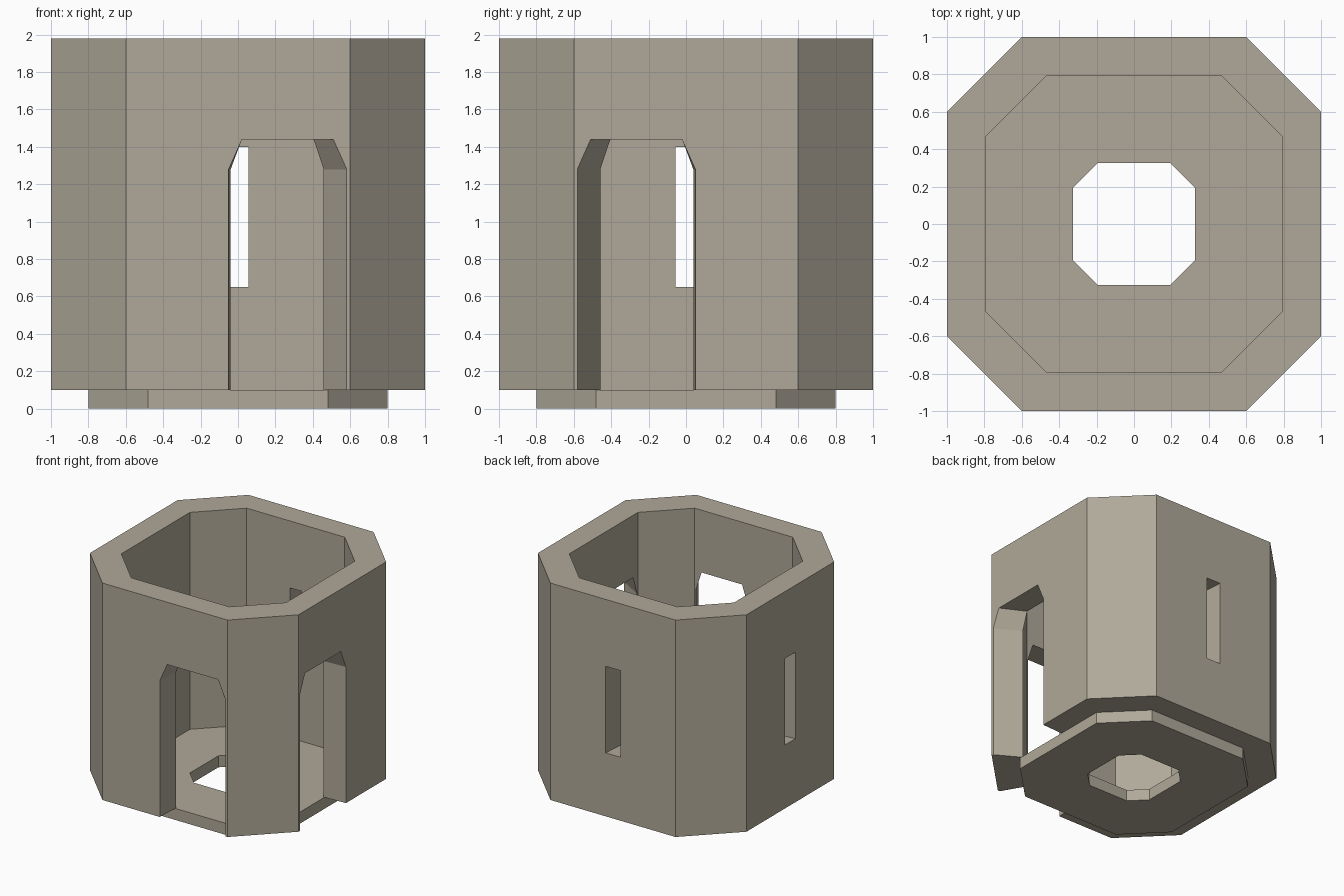
import bpy, bmesh
from math import radians
from mathutils import Matrix

cube = bpy.data.objects.get("Cube")
if cube:
    bpy.data.objects.remove(cube)

stone = bpy.data.materials.new("warm grey stone")
stone.use_nodes = True
colour = (0.434, 0.397, 0.319, 1)
stone.diffuse_color = colour
stone.node_tree.nodes["Principled BSDF"].inputs["Base Color"].default_value = colour


def make_object(name, bm):
    bmesh.ops.recalc_face_normals(bm, faces=bm.faces)
    mesh = bpy.data.meshes.new(name)
    bm.to_mesh(mesh)
    bm.free()
    mesh.materials.append(stone)
    obj = bpy.data.objects.new(name, mesh)
    bpy.context.collection.objects.link(obj)
    return obj


def octagon(r, c):
    """Chamfered square: half width r, half length of the straight side c."""
    return [(r, -c), (r, c), (c, r), (-c, r), (-r, c), (-r, -c), (-c, -r), (c, -r)]


def octagonal_tube(name, outer, inner, z0, z1):
    bm = bmesh.new()
    rings = [[bm.verts.new((x, y, z)) for x, y in octagon(*size)]
             for size, z in ((outer, z0), (outer, z1), (inner, z1), (inner, z0))]
    for a, b in zip(rings, rings[1:] + rings[:1]):
        for i in range(8):
            j = (i + 1) % 8
            bm.faces.new((a[i], a[j], b[j], b[i]))
    return make_object(name, bm)


def cut_opening(wall, name, profile, angle, mirror=1):
    """Cut an opening through the front wall, turned by angle, narrowing inwards."""
    bm = bmesh.new()
    rings = [[bm.verts.new((mirror * u * d, -d, z)) for u, z in profile]
             for d in (1.02, 0.77)]
    bm.faces.new(rings[0])
    bm.faces.new(rings[1])
    for i in range(len(profile)):
        j = (i + 1) % len(profile)
        bm.faces.new((rings[0][i], rings[0][j], rings[1][j], rings[1][i]))
    bmesh.ops.transform(bm, matrix=Matrix.Rotation(radians(angle), 4, "Z"), verts=bm.verts)
    cutter = make_object(name, bm)
    cutter.hide_render = True
    cutter.hide_viewport = True
    mod = wall.modifiers.new(name, "BOOLEAN")
    mod.operation = "DIFFERENCE"
    mod.solver = "EXACT"
    mod.object = cutter
    return cutter


# Floor slab with central hole, and the tower wall
octagonal_tube("floor_slab", (0.8, 0.48), (0.325, 0.195), 0, 0.1)
wall = octagonal_tube("tower_wall", (1, 0.6), (0.79, 0.47), 0.1, 1.98)

# Two doorways sharing the front corner, two slit windows opposite
door = [(-0.05, 0), (0.58, 0), (0.58, 1.28), (0.51, 1.44), (0.02, 1.44), (-0.05, 1.28)]
slit = [(-0.07, 0.65), (0.07, 0.65), (0.07, 1.4), (-0.07, 1.4)]
cutters = [
    cut_opening(wall, "front_door_cutter", door, 0),
    cut_opening(wall, "side_door_cutter", door, 90, mirror=-1),
    cut_opening(wall, "back_slit_cutter", slit, 180),
    cut_opening(wall, "side_slit_cutter", slit, 270),
]

# Bake the cuts and drop the cutters
bpy.context.view_layer.update()
graph = bpy.context.evaluated_depsgraph_get()
baked = bpy.data.meshes.new_from_object(wall.evaluated_get(graph))
wall.modifiers.clear()
wall.data = baked
for cutter in cutters:
    bpy.data.objects.remove(cutter)
